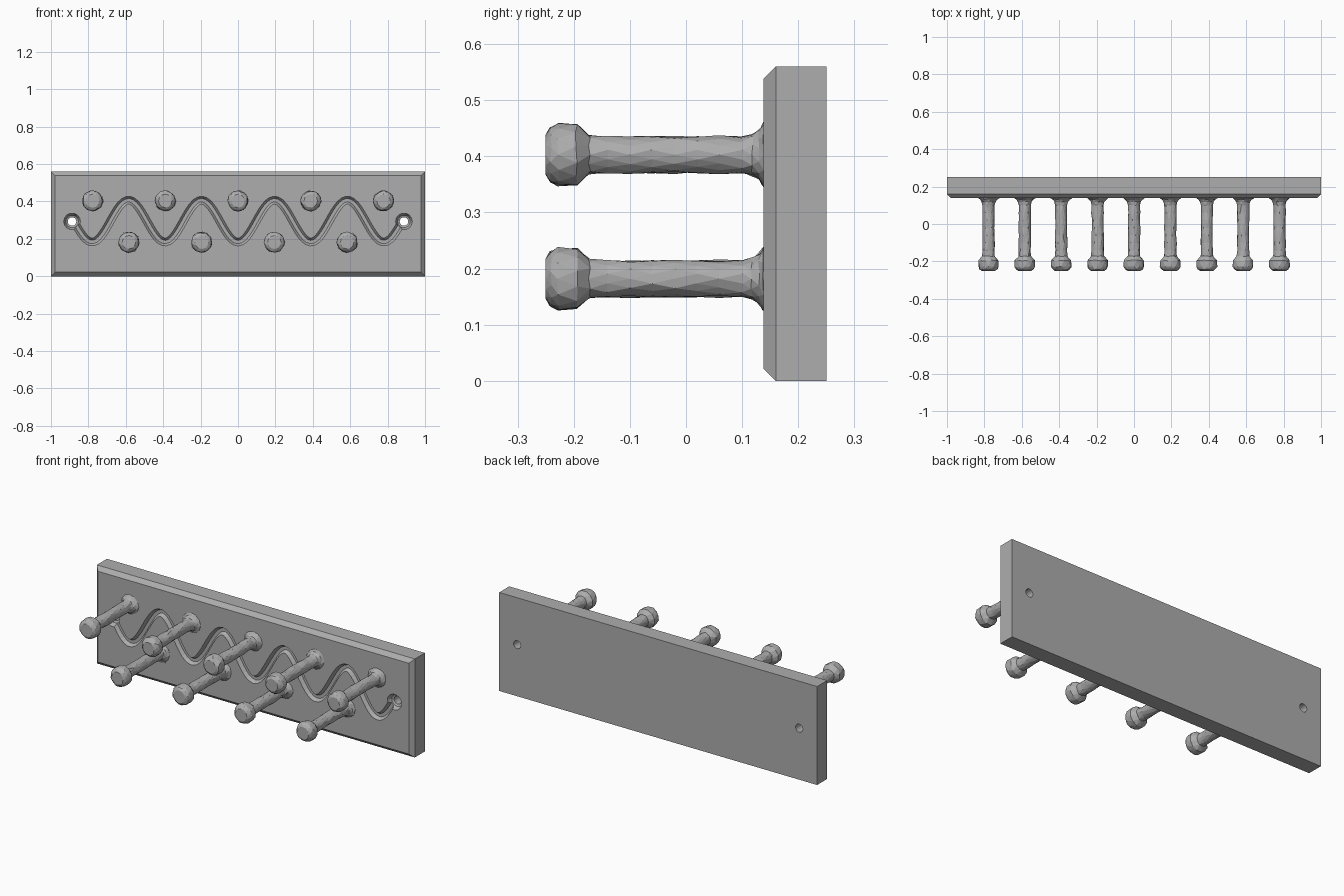
import bpy, bmesh, math, random
from mathutils import Vector

random.seed(4)
if "Cube" in bpy.data.objects:
    bpy.data.objects.remove(bpy.data.objects["Cube"], do_unlink=True)

FRONT, BACK, HEIGHT, BEVEL = 0.138, 0.25, 0.56, 0.022
MID = 0.295

grey = bpy.data.materials.new("plain_grey")
grey.use_nodes = True
tone = (0.42, 0.42, 0.42, 1)
grey.diffuse_color = tone
grey.node_tree.nodes["Principled BSDF"].inputs["Base Color"].default_value = tone


def add_mesh(name, bm):
    bmesh.ops.recalc_face_normals(bm, faces=bm.faces)
    mesh = bpy.data.meshes.new(name)
    bm.to_mesh(mesh)
    bm.free()
    mesh.materials.append(grey)
    obj = bpy.data.objects.new(name, mesh)
    bpy.context.collection.objects.link(obj)
    return obj


def lathe(name, profile, x, z, sides, wobble=0.0):
    """Closed turned solid along y, from (y, radius) pairs."""
    bm = bmesh.new()
    rings = []
    for i, (y, r) in enumerate(profile):
        inner = 0 < i < len(profile) - 1
        ring = []
        for k in range(sides):
            a = math.tau * (k + 0.5 * (i % 2) * (wobble > 0)) / sides
            rr = r + (random.uniform(-wobble, wobble) if inner else 0)
            dy = random.uniform(-wobble, wobble) if inner else 0
            ring.append(bm.verts.new((x + rr * math.cos(a), y + dy, z + rr * math.sin(a))))
        rings.append(ring)
    for a, b in zip(rings, rings[1:]):
        for k in range(sides):
            n = (k + 1) % sides
            bm.faces.new((a[k], a[n], b[n], b[k]))
    bm.faces.new(rings[0])
    bm.faces.new(rings[-1])
    if wobble:
        bmesh.ops.triangulate(bm, faces=bm.faces)
    return add_mesh(name, bm)


def carve(target, cutter):
    """Subtract the cutter, then discard it."""
    cutter.hide_render = True
    mod = target.modifiers.new("carve", "BOOLEAN")
    mod.operation, mod.solver, mod.object = "DIFFERENCE", "EXACT", cutter
    bpy.context.view_layer.objects.active = target
    bpy.ops.object.modifier_apply(modifier=mod.name)
    bpy.data.objects.remove(cutter, do_unlink=True)


# Back board with chamfered front edges
bm = bmesh.new()
bmesh.ops.create_cube(bm, size=1)
for v in bm.verts:
    v.co = Vector((v.co.x * 2, (FRONT + BACK) / 2 + v.co.y * (BACK - FRONT), (v.co.z + 0.5) * HEIGHT))
front_edges = [e for e in bm.edges if all(v.co.y < FRONT + 0.01 for v in e.verts)]
bmesh.ops.bevel(bm, geom=front_edges, offset=BEVEL, segments=1, affect="EDGES")
board = add_mesh("back_board", bm)

# Wavy groove running between the two screw holes
bm = bmesh.new()
section = [(-0.021, -0.01), (-0.021, 0.002), (-0.009, 0.02), (0.009, 0.02), (0.021, 0.002), (0.021, -0.01)]
amp, freq, steps, reach = 0.112, math.tau / 0.39, 110, 0.885
rings = []
for i in range(steps + 1):
    x = -reach + 2 * reach * i / steps
    z = MID - amp * math.cos(freq * x)
    side = Vector((-amp * freq * math.sin(freq * x), 0, 1)).normalized()
    rings.append([bm.verts.new(Vector((x, FRONT + d, z)) + side * s) for s, d in section])
for a, b in zip(rings, rings[1:]):
    for k in range(len(section)):
        n = (k + 1) % len(section)
        bm.faces.new((a[k], a[n], b[n], b[k]))
bm.faces.new(rings[0])
bm.faces.new(rings[-1])
carve(board, add_mesh("groove_cutter", bm))

# Countersunk screw holes
hole = [(FRONT - 0.02, 0.046), (FRONT, 0.045), (FRONT + 0.025, 0.034),
        (FRONT + 0.03, 0.023), (BACK + 0.02, 0.023)]
for sx in (-1, 1):
    carve(board, lathe("hole_cutter", hole, sx * 0.887, MID - 0.002, 14))

# Pegs: knob, shaft and flared root, in two staggered rows
peg = [(-0.25, 0.036), (-0.241, 0.049), (-0.228, 0.055), (-0.195, 0.055), (-0.172, 0.034)]
peg += [(-0.14 + 0.04 * i, 0.0325) for i in range(7)]
peg += [(0.118, 0.036), (0.13, 0.045), (FRONT, 0.057), (FRONT + 0.012, 0.057)]
rows = {"upper": (0.403, range(-4, 5, 2)), "lower": (0.182, range(-3, 4, 2))}
for row, (z, slots) in rows.items():
    for number, slot in enumerate(slots, 1):
        lathe(f"{row}_peg_{number}", peg, slot * 0.1945, z, 12, 0.0022)
